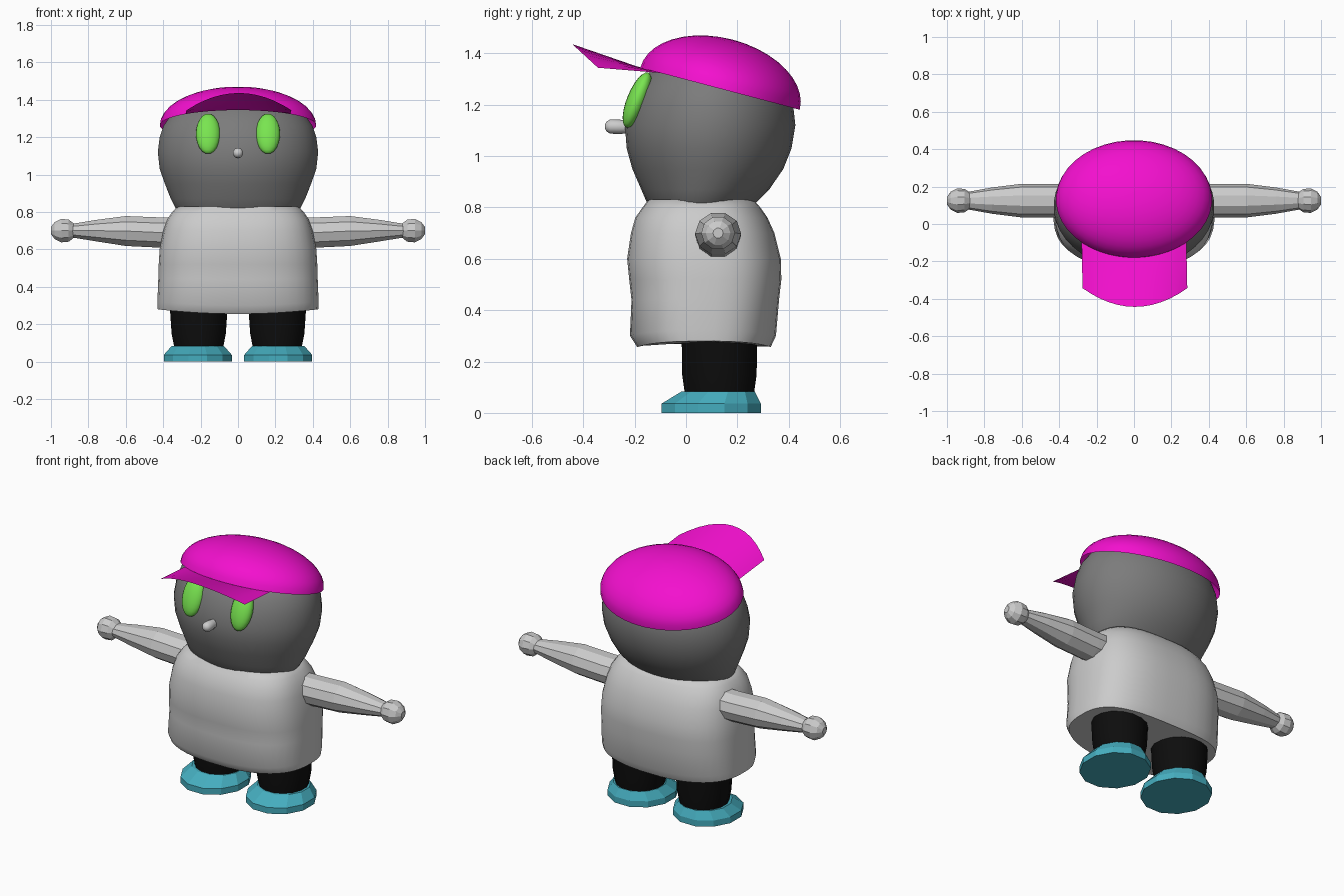
import bpy, bmesh, math
from mathutils import Matrix, Vector

if "Cube" in bpy.data.objects:
    bpy.data.objects.remove(bpy.data.objects["Cube"])


def material(name, rgb):
    m = bpy.data.materials.new(name)
    m.diffuse_color = (*rgb, 1)
    m.use_nodes = True
    m.node_tree.nodes["Principled BSDF"].inputs["Base Color"].default_value = m.diffuse_color
    return m


MAGENTA = material("magenta", (0.9, 0.005, 0.62))
GREEN = material("green", (0.19, 0.78, 0.08))
DARK = material("dark_grey", (0.2, 0.2, 0.2))
BLACK = material("black", (0.004, 0.004, 0.004))
TEAL = material("teal", (0.06, 0.42, 0.52))


def finish(bm, name, mat=None, smooth=None):
    bmesh.ops.recalc_face_normals(bm, faces=bm.faces)
    me = bpy.data.meshes.new(name)
    bm.to_mesh(me)
    bm.free()
    ob = bpy.data.objects.new(name, me)
    bpy.context.collection.objects.link(ob)
    if mat:
        me.materials.append(mat)
    if smooth:
        bpy.ops.object.select_all(action='DESELECT')
        ob.select_set(True)
        bpy.context.view_layer.objects.active = ob
        bpy.ops.object.shade_smooth_by_angle(angle=math.radians(smooth))
    return ob


def loft(name, rings, n, mat=None, smooth=None, power=2, matrix=Matrix(),
         caps=(True, True), warp=None):
    """Skin superellipse rings (z, half_x, half_y, centre_x, centre_y)."""
    bm = bmesh.new()
    loops = []
    for z, hx, hy, cx, cy in rings:
        loop = []
        for i in range(n):
            a = 2 * math.pi * (i + 0.5) / n
            c, s = math.cos(a), math.sin(a)
            x = math.copysign(abs(c) ** (2 / power), c) * hx + cx
            y = math.copysign(abs(s) ** (2 / power), s) * hy + cy
            p = Vector((x, y, z))
            loop.append(bm.verts.new(matrix @ (warp(p) if warp else p)))
        loops.append(loop)
    for lo, hi in zip(loops, loops[1:]):
        for i in range(n):
            j = (i + 1) % n
            bm.faces.new((lo[i], lo[j], hi[j], hi[i]))
    if caps[0]:
        bm.faces.new(loops[0][::-1])
    if caps[1]:
        bm.faces.new(loops[-1])
    return finish(bm, name, mat, smooth)


def ellipsoid(name, centre, radii, tilt, mat=None):
    bm = bmesh.new()
    bmesh.ops.create_uvsphere(bm, u_segments=20, v_segments=12, radius=1)
    bm.transform(Matrix.Translation(centre) @ Matrix.Rotation(tilt, 4, 'X')
                 @ Matrix.Diagonal((*radii, 1)))
    return finish(bm, name, mat, 60)


# head: rounded, narrowing into the collar
head = [(0.74, .25, .14, .05), (.80, .325, .20, .055), (.87, .36, .25, .075),
        (.95, .392, .295, .085), (1.03, .42, .322, .09), (1.12, .43, .333, .094),
        (1.20, .42, .318, .1), (1.26, .40, .295, .1), (1.31, .365, .26, .1),
        (1.36, .31, .21, .1), (1.40, .22, .15, .1), (1.43, .1, .07, .1)]
loft("head", [(z, a, b, 0, c) for z, a, b, c in head], 40, DARK, 60)

# body: boxy smock whose hem dips at the middle
body = [(.255, .43, .26, .07), (.30, .432, .285, .066), (.44, .427, .288, .075),
        (.52, .425, .297, .075), (.60, .42, .30, .07), (.70, .40, .28, .065),
        (.76, .38, .258, .06), (.80, .352, .23, .06), (.83, .32, .205, .058)]


def hem(p):
    lift = max(0, (.5 - p.z) / .25) * .025 * (p.x / .43) ** 2
    return p + Vector((0, 0, lift))


loft("body", [(z, a, b, 0, c) for z, a, b, c in body], 40, None, 50,
     power=2.7, warp=hem)

for side, s in (("left", -1), ("right", 1)):
    # arm and hand lie along x: local z becomes x
    along_x = Matrix(((0, 0, s, 0), (0, 1, 0, .125), (1, 0, 0, 0), (0, 0, 0, 1)))
    loft(side + "_arm", [(.28, .085, .09, .69, 0), (.42, .085, .09, .69, 0),
                         (.60, .084, .09, .698, 0), (.76, .06, .07, .70, 0),
                         (.90, .036, .045, .70, 0)], 10, matrix=along_x)
    loft(side + "_hand", [(.875, .038, .042, .70, 0), (.905, .062, .062, .70, 0),
                          (.945, .066, .066, .70, 0), (.98, .048, .048, .70, 0),
                          (1.0, .02, .02, .70, 0)], 10, matrix=along_x)
    # leg and shoe
    loft(side + "_leg", [(.06, .13, .135, s * .21, .13), (.15, .148, .148, s * .21, .13),
                         (.30, .158, .15, s * .21, .13)], 16, BLACK, 40)
    loft(side + "_shoe", [(0, .188, .2, s * .215, .098), (.036, .188, .2, s * .215, .098),
                          (.083, .145, .148, s * .215, .125)], 12, TEAL)
    # eye leaning back with the face
    ellipsoid(side + "_eye", (s * .16, -.19, 1.218), (.065, .04, .115),
              math.radians(-22), GREEN)

# nose: small peg with a rounded tip
to_front = Matrix.Rotation(math.radians(88), 4, 'X')
to_front.translation = (0, 0, 1.105)
loft("nose", [(.20, .022, .022, 0, 0), (.26, .028, .028, 0, 0),
              (.295, .028, .028, 0, 0), (.31, .019, .019, 0, 0),
              (.316, .007, .007, 0, 0)], 10, None, 50, matrix=to_front)

# cap crown: open half ellipsoid tipped backwards
tip = Matrix.Translation((0, .1325, 1.2625)) @ Matrix.Rotation(math.radians(-14.8), 4, 'X')
crown = []
for k in range(11):
    t = math.radians(89 * k / 10)
    crown.append((.197 * math.sin(t), .418 * math.cos(t), .322 * math.cos(t), 0, 0))
loft("cap_crown", crown, 40, MAGENTA, 60, matrix=tip, caps=(False, True))

# cap brim: arched sheet from the crown's rim to a raised front edge
bm = bmesh.new()
rows = []
for k in range(13):
    u = -1 + 2 * k / 12
    x = .28 * u
    rim = tip @ Vector((x, -.322 * math.sqrt(1 - (x / .418) ** 2), 0))
    edge = Vector((x + .005, -.443 + .1 * u * u, 1.436 - .092 * u * u))
    rows.append([bm.verts.new(rim.lerp(edge, f)) for f in (0, .5, 1)])
for a, b in zip(rows, rows[1:]):
    for i in range(2):
        bm.faces.new((a[i], a[i + 1], b[i + 1], b[i]))
finish(bm, "cap_brim", MAGENTA, 40)
